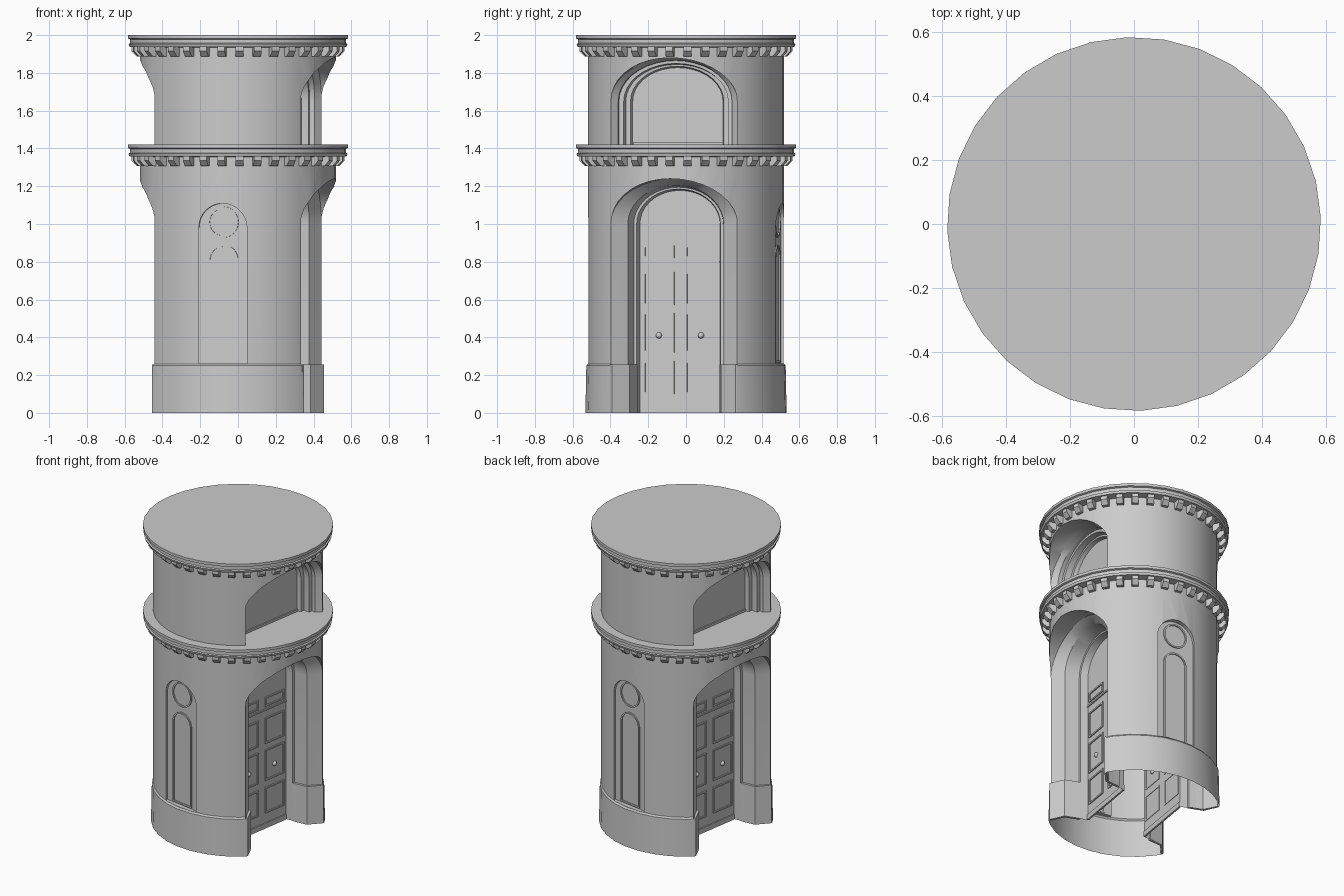
import bpy, bmesh
from math import sin, cos, pi, radians
from mathutils import Matrix, Vector

if "Cube" in bpy.data.objects:
    bpy.data.objects.remove(bpy.data.objects["Cube"])

TURN = radians(-9.2)     # the whole tower is turned slightly about z
SIDES = 32
RADIUS = 0.52
DOOR = 0.2               # distance of the door planes from the axis
NICHE = 0.488            # distance of the niche planes from the axis

stone = bpy.data.materials.new("grey_stone")
stone.use_nodes = True
stone.diffuse_color = (0.6, 0.6, 0.6, 1)
stone.node_tree.nodes["Principled BSDF"].inputs["Base Color"].default_value = (0.6, 0.6, 0.6, 1)


def make_object(name, bm):
    bmesh.ops.recalc_face_normals(bm, faces=bm.faces)
    mesh = bpy.data.meshes.new(name)
    bm.to_mesh(mesh)
    bm.free()
    mesh.materials.append(stone)
    obj = bpy.data.objects.new(name, mesh)
    bpy.context.collection.objects.link(obj)
    obj.rotation_euler.z = TURN
    return obj


def activate(obj):
    bpy.ops.object.select_all(action='DESELECT')
    obj.select_set(True)
    bpy.context.view_layer.objects.active = obj


def smooth(obj):
    activate(obj)
    bpy.ops.object.shade_smooth_by_angle(angle=radians(30))


def skin(bm, rings, hollow=False):
    """Solid through rings of equal point count; hollow joins last ring to first."""
    loops = [[bm.verts.new(p) for p in ring] for ring in rings]
    n = len(loops[0])
    following = loops[1:] + loops[:1] if hollow else loops[1:]
    for a, b in zip(loops, following):
        for i in range(n):
            j = (i + 1) % n
            bm.faces.new((a[i], a[j], b[j], b[i]))
    if not hollow:
        bm.faces.new(loops[0])
        bm.faces.new(loops[-1])


def lathe(name, profile):
    bm = bmesh.new()
    skin(bm, [[(r * cos(2 * pi * i / SIDES), r * sin(2 * pi * i / SIDES), z)
               for i in range(SIDES)] for r, z in profile])
    return make_object(name, bm)


# Outlines in the (sideways, up) plane
def arch(half, bottom, spring, rise, n=18):
    curve = [(half * cos(pi * i / n), spring + rise * sin(pi * i / n)) for i in range(n + 1)]
    return [(-half, bottom), (half, bottom)] + curve


def rect(mid, half, low, high):
    return [(mid - half, low), (mid + half, low), (mid + half, high), (mid - half, high)]


def circle(radius, z, n=28):
    return [(radius * cos(2 * pi * i / n), z + radius * sin(2 * pi * i / n)) for i in range(n)]


def add_pair(bm, angle, sections, hollow=False):
    """Loft (depth, outline) sections, on two opposite sides of the tower."""
    for turn in (angle, angle + pi):
        rot = Matrix.Rotation(turn, 3, 'Z')
        skin(bm, [[rot @ Vector((d, y, z)) for y, z in outline] for d, outline in sections], hollow)


def add_frame(bm, angle, depth, outer, inner):
    """Thin raised moulding between two outlines."""
    add_pair(bm, angle, [(depth - 0.003, outer), (depth + 0.007, outer),
                         (depth + 0.007, inner), (depth - 0.003, inner)], hollow=True)


def carve(target, bm):
    cutter = make_object("cutter", bm)
    cutter.hide_render = True
    bpy.context.view_layer.update()
    mod = target.modifiers.new("carve", 'BOOLEAN')
    mod.operation = 'DIFFERENCE'
    mod.solver = 'EXACT'
    mod.object = cutter
    activate(target)
    bpy.ops.object.modifier_apply(modifier=mod.name)
    bpy.data.objects.remove(cutter)


# Lower drum with plinth: splayed door recesses and shallow niches
lower = lathe("lower_drum", [(0.533, 0), (0.528, 0.25), (RADIUS, 0.26), (RADIUS, 1.38)])
steps = [(0.7, 0.34, 0.24), (0.393, 0.34, 0.24), (0.34, 0.257, 0.205),
         (0.248, 0.24, 0.195), (0.247, 0.225, 0.185), (DOOR, 0.215, 0.178)]
bm = bmesh.new()
add_pair(bm, 0, [(d, arch(h, -0.1, 1.0, rise)) for d, h, rise in steps])
recess = arch(0.129, 0.262, 0.98, 0.129)
add_pair(bm, pi / 2, [(0.7, recess), (NICHE, recess)])
carve(lower, bm)

# The tower is open underneath
bm = bmesh.new()
bm.from_mesh(lower.data)
floor = [f for f in bm.faces if all(v.co.z < 0.001 for v in f.verts)]
bmesh.ops.delete(bm, geom=floor, context='FACES')
bm.to_mesh(lower.data)
bm.free()
smooth(lower)

# Plinth returns along the door jambs
bm = bmesh.new()
plan = [(0.407, 0.331), (0.35, 0.245), (0.249, 0.221), (0.249, 0.238), (0.338, 0.259), (0.4, 0.342)]
for turn in (0, pi):
    for side in (-1, 1):
        rot = Matrix.Rotation(turn, 3, 'Z')
        skin(bm, [[rot @ Vector((x, side * y, z)) for x, y in plan] for z in (0, 0.257)])
make_object("jamb_plinths", bm)

# Door panel mouldings
bm = bmesh.new()
for low, high in ((0.1, 0.275), (0.32, 0.53), (0.57, 0.745), (0.82, 0.885)):
    for mid in (-0.113, 0.113):
        add_frame(bm, 0, DOOR, rect(mid, 0.083, low, high), rect(mid, 0.073, low + 0.01, high - 0.01))
make_object("door_panels", bm)

# Niche mouldings: an arched panel below a roundel
bm = bmesh.new()
add_frame(bm, pi / 2, NICHE, arch(0.08, 0.268, 0.81, 0.08), arch(0.07, 0.278, 0.81, 0.07))
add_frame(bm, pi / 2, NICHE, circle(0.082, 1.01), circle(0.072, 1.01))
smooth(make_object("niche_mouldings", bm))

# Upper drum with stepped blind arches
upper = lathe("upper_drum", [(RADIUS, 1.4), (RADIUS, 1.97)])
steps = [(0.7, 0.34, 0.23), (0.393, 0.34, 0.23), (0.362, 0.305, 0.215), (0.335, 0.305, 0.215),
         (0.334, 0.28, 0.2), (0.295, 0.275, 0.195), (0.294, 0.25, 0.185), (0.27, 0.242, 0.178)]
bm = bmesh.new()
add_pair(bm, 0, [(d, arch(h, 1.39, 1.65, rise)) for d, h, rise in steps])
carve(upper, bm)
smooth(upper)

# Sill strip at the foot of the blind arches
bm = bmesh.new()
sill = rect(0, 0.24, 1.41, 1.435)
add_pair(bm, 0, [(0.265, sill), (0.278, sill)])
make_object("arch_sills", bm)

# Transom bar and threshold strip of each door
bm = bmesh.new()
for low, high in ((0.795, 0.805), (0.0, 0.035)):
    bar = rect(0, 0.214, low, high)
    add_pair(bm, 0, [(DOOR - 0.005, bar), (DOOR + 0.007, bar)])
make_object("door_bars", bm)

# Door knobs
bm = bmesh.new()
for x in (-DOOR, DOOR):
    for y in (-0.113, 0.113):
        spot = Matrix.Translation((x, y, 0.41))
        bmesh.ops.create_uvsphere(bm, u_segments=12, v_segments=8, radius=0.016, matrix=spot)
smooth(make_object("door_knobs", bm))

# Cornices with a ring of tapered brackets
for name, top in (("lower", 1.42), ("upper", 2.0)):
    profile = [(0.583, 0), (0.583, -0.018), (0.571, -0.022), (0.571, -0.043),
               (0.58, -0.047), (0.575, -0.062), (0.5, -0.066)]
    smooth(lathe(name + "_cornice", [(r, top + z) for r, z in profile]))
    bm = bmesh.new()
    for i in range(18):
        add_pair(bm, 2 * pi * i / 36,
                 [(0.5, rect(0, 0.022, top - 0.115, top - 0.06)),
                  (0.537, rect(0, 0.021, top - 0.113, top - 0.06)),
                  (0.563, rect(0, 0.02, top - 0.085, top - 0.06))])
    make_object(name + "_brackets", bm)
